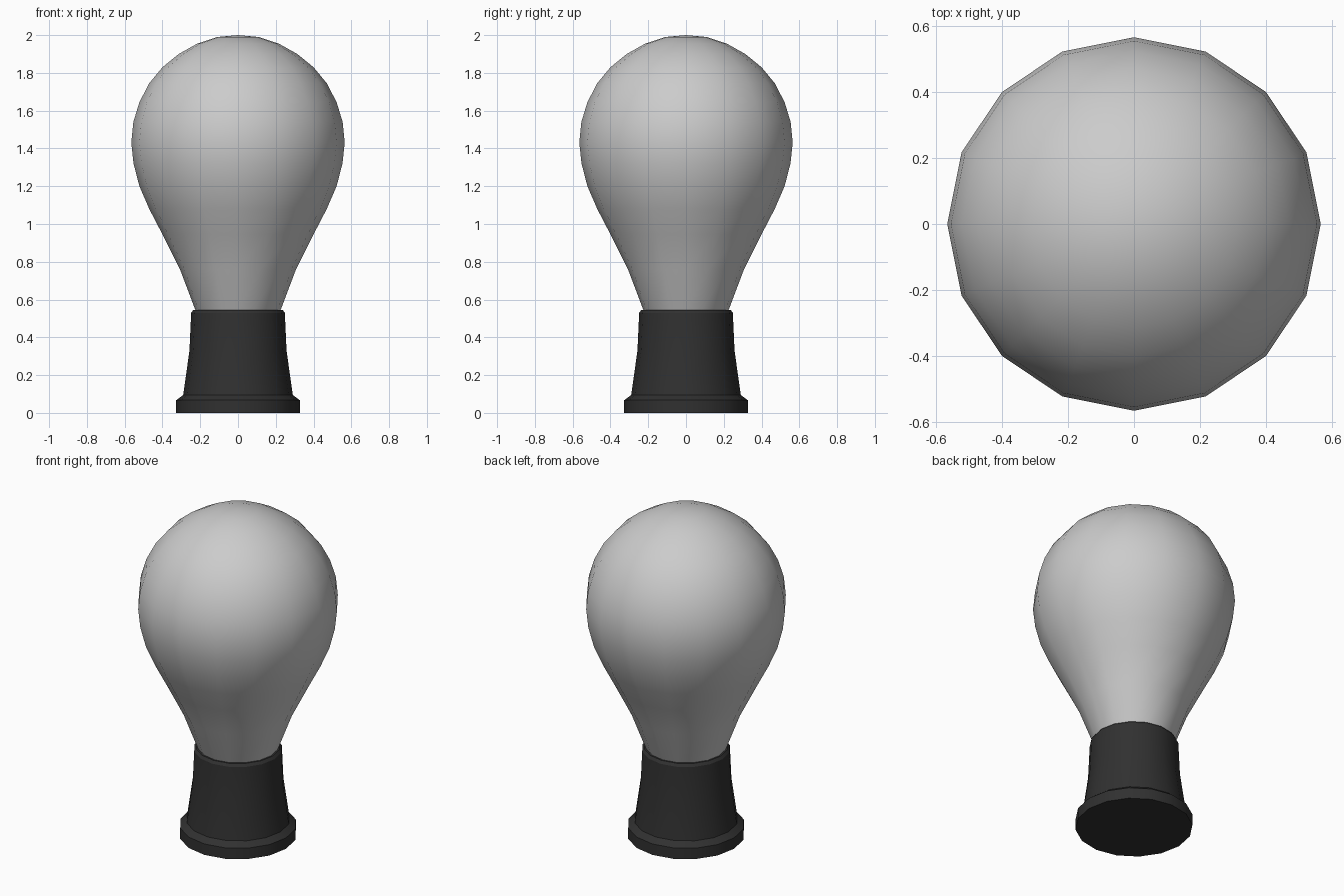
import bpy, bmesh, math

if "Cube" in bpy.data.objects:
    bpy.data.objects.remove(bpy.data.objects["Cube"])

SIDES = 16


def lathe(name, profile, color=None, angle=30):
    """Spin an (r, z) profile, listed bottom to top, around the z axis."""
    bm = bmesh.new()
    rings = []
    for r, z in profile:
        if r == 0:
            rings.append([bm.verts.new((0, 0, z))] * SIDES)
        else:
            rings.append([bm.verts.new((r * math.cos(2 * math.pi * i / SIDES),
                                        r * math.sin(2 * math.pi * i / SIDES), z))
                          for i in range(SIDES)])
    for low, high in zip(rings, rings[1:]):
        for i in range(SIDES):
            j = (i + 1) % SIDES
            corners = dict.fromkeys([low[i], low[j], high[j], high[i]])
            bm.faces.new(list(corners))
    # Close the open ends
    if profile[0][0] > 0:
        bm.faces.new(rings[0][::-1])
    if profile[-1][0] > 0:
        bm.faces.new(rings[-1])
    bmesh.ops.recalc_face_normals(bm, faces=bm.faces)
    mesh = bpy.data.meshes.new(name)
    bm.to_mesh(mesh)
    bm.free()
    obj = bpy.data.objects.new(name, mesh)
    bpy.context.collection.objects.link(obj)
    if color:
        mat = bpy.data.materials.new(name + "_material")
        mat.diffuse_color = color
        mat.use_nodes = True
        mat.node_tree.nodes["Principled BSDF"].inputs["Base Color"].default_value = mat.diffuse_color
        mesh.materials.append(mat)
    bpy.ops.object.select_all(action='DESELECT')
    obj.select_set(True)
    bpy.context.view_layer.objects.active = obj
    bpy.ops.object.shade_smooth_by_angle(angle=math.radians(angle))
    return obj


# Glass bulb: round top tapering into the neck
lathe("glass_bulb", [
    (0.22, 0.535), (0.228, 0.55), (0.307, 0.76), (0.40, 0.945), (0.47, 1.08),
    (0.522, 1.20), (0.553, 1.32), (0.565, 1.43), (0.554, 1.54), (0.522, 1.645),
    (0.47, 1.745), (0.40, 1.83), (0.314, 1.90), (0.216, 1.955), (0.11, 1.99),
    (0, 2.0)])

# Dark base: flared foot, tapered sleeve, bevelled rim
lathe("socket_base", [
    (0.327, 0), (0.327, 0.067), (0.29, 0.095), (0.257, 0.33),
    (0.248, 0.53), (0.236, 0.546), (0.21, 0.546)],
    color=(0.03, 0.03, 0.03, 1))
